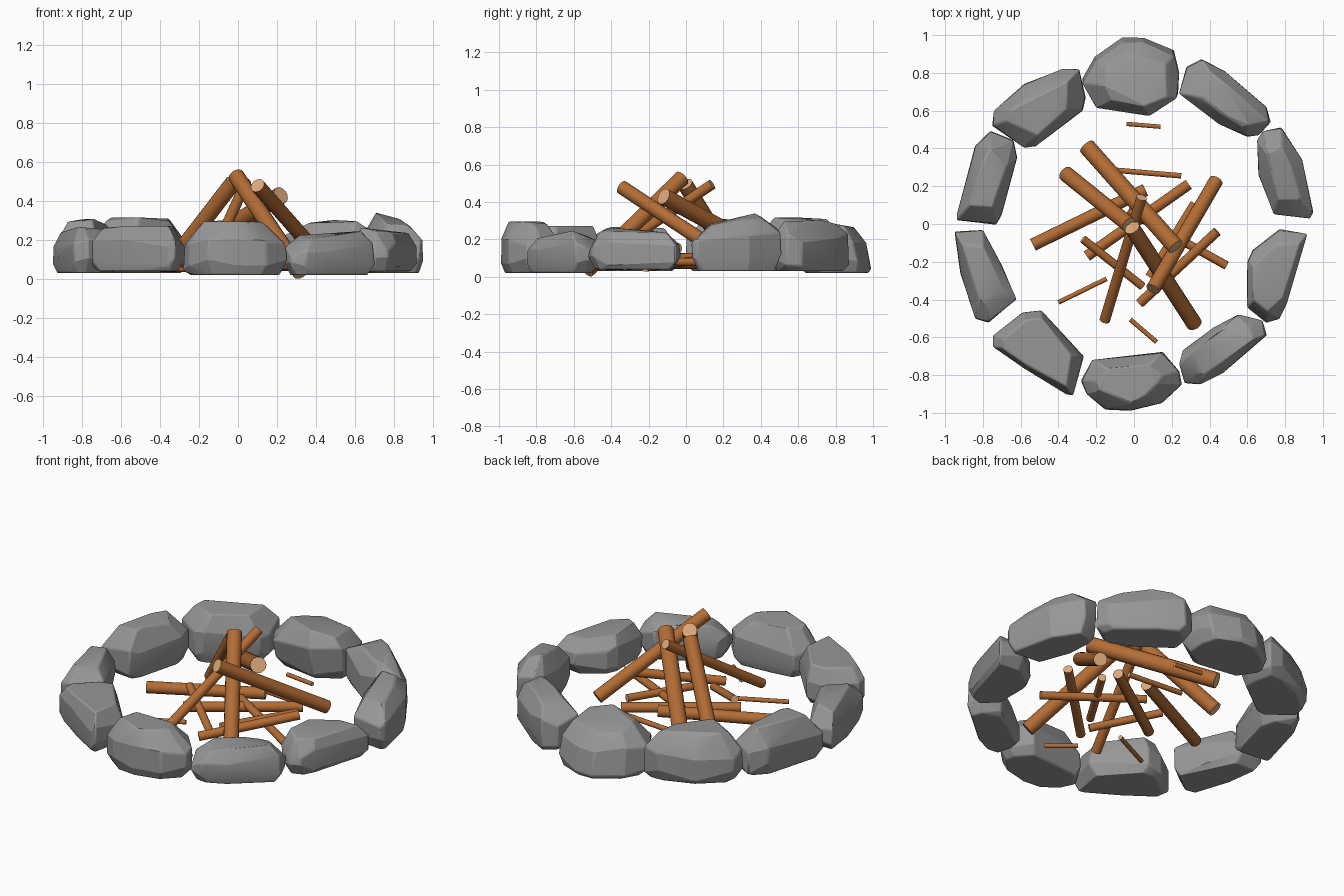
import bpy, bmesh, math, random
from mathutils import Vector

if "Cube" in bpy.data.objects:
    bpy.data.objects.remove(bpy.data.objects["Cube"])

random.seed(11)


def material(name, rgb):
    m = bpy.data.materials.new(name)
    m.diffuse_color = (*rgb, 1)
    m.use_nodes = True
    m.node_tree.nodes["Principled BSDF"].inputs["Base Color"].default_value = m.diffuse_color
    return m


STONE = material("grey stone", (0.31, 0.31, 0.31))
BARK = material("brown bark", (0.45, 0.15, 0.035))
CUT = material("pale cut wood", (0.72, 0.40, 0.20))


def finish(bm, name, mats, angle):
    me = bpy.data.meshes.new(name)
    bm.to_mesh(me)
    bm.free()
    for m in mats:
        me.materials.append(m)
    ob = bpy.data.objects.new(name, me)
    bpy.context.collection.objects.link(ob)
    bpy.ops.object.select_all(action='DESELECT')
    ob.select_set(True)
    bpy.context.view_layer.objects.active = ob
    bpy.ops.object.shade_smooth_by_angle(angle=math.radians(angle))
    return ob


# Stone: convex hull of a plan outline stacked in uneven layers;
# top = size of the top face, slope = tilt of the top, lean = shift of the top
def stone(name, z0, z1, outline, top=0.66, slope=(0, 0), lean=(0, 0)):
    cx = sum(p[0] for p in outline) / len(outline)
    cy = sum(p[1] for p in outline) / len(outline)
    bm = bmesh.new()
    for t, s in ((0, 0.87), (0.2, 1.02), (0.62, 1.01), (1, top)):
        for x, y in outline:
            k = s + random.uniform(-0.04, 0.0)
            if t == 1:
                k = s + random.uniform(-0.12, 0.10)
            dx, dy = (x - cx) * k, (y - cy) * k
            z = z0 + (z1 - z0) * t + (slope[0] * dx + slope[1] * dy) * t
            if t > 0:
                z += random.uniform(-0.035, 0.0 if t == 1 else 0.03)
            bm.verts.new((cx + dx + lean[0] * t, cy + dy + lean[1] * t, z))
    r = bmesh.ops.convex_hull(bm, input=bm.verts[:])
    junk = {v for v in r["geom_interior"] + r["geom_unused"]
            if isinstance(v, bmesh.types.BMVert)}
    bmesh.ops.delete(bm, geom=list(junk), context='VERTS')
    bmesh.ops.dissolve_limit(bm, angle_limit=math.radians(7),
                             verts=bm.verts[:], edges=bm.edges[:])
    ob = finish(bm, name, [STONE], 20)
    bev = ob.modifiers.new("worn edges", 'BEVEL')
    bev.width = 0.008
    bev.segments = 2
    bev.limit_method = 'ANGLE'
    bev.angle_limit = math.radians(30)


# Ring of ten stones, clockwise from the back
stone("stone_back", 0.02, 0.30,
      [(-.06, 1.0), (.05, 1.0), (.21, .93), (.24, .83), (.23, .70), (.08, .61),
       (-.20, .65), (-.28, .78), (-.21, .90)], 0.7, (0, -.1), (0, -.06))
stone("stone_back_right", 0.03, 0.31,
      [(.28, .83), (.36, .87), (.48, .81), (.70, .62), (.72, .54), (.66, .47),
       (.60, .46), (.45, .53), (.24, .69)], 0.62)
stone("stone_right_back", 0.03, 0.32,
      [(.65, .44), (.68, .49), (.78, .51), (.89, .34), (.95, .06), (.93, .03),
       (.74, .05), (.66, .26)], 0.55, (-.15, .1))
stone("stone_right_front", 0.04, 0.27,
      [(.92, -.05), (.77, -.03), (.63, -.14), (.60, -.20), (.60, -.44),
       (.70, -.52), (.77, -.50), (.81, -.42)], 0.72)
stone("stone_front_right", 0.02, 0.235,
      [(.68, -.51), (.55, -.48), (.42, -.55), (.26, -.67), (.24, -.74),
       (.27, -.84), (.35, -.85), (.47, -.79), (.70, -.59)], 0.68, (.06, .06))
stone("stone_front", 0.02, 0.30,
      [(.15, -.68), (-.08, -.70), (-.22, -.72), (-.28, -.83), (-.25, -.90),
       (-.15, -.98), (-.02, -.99), (.15, -.95), (.25, -.85), (.24, -.78)], 0.62)
stone("stone_front_left", 0.04, 0.28,
      [(-.49, -.46), (-.59, -.47), (-.75, -.59), (-.75, -.65), (-.58, -.77),
       (-.36, -.90), (-.32, -.91), (-.27, -.70), (-.35, -.63)], 0.75)
stone("stone_left_front", 0.03, 0.27,
      [(-.80, -.03), (-.95, -.04), (-.92, -.26), (-.84, -.50), (-.77, -.52),
       (-.62, -.40), (-.70, -.22)], 0.64)
stone("stone_left_back", 0.03, 0.31,
      [(-.76, .49), (-.84, .41), (-.94, .05), (-.94, .02), (-.73, .0),
       (-.70, .05), (-.62, .35), (-.64, .44)], 0.58)
stone("stone_back_left", 0.03, 0.32,
      [(-.29, .82), (-.38, .82), (-.58, .74), (-.74, .60), (-.75, .52),
       (-.58, .40), (-.52, .41), (-.27, .60), (-.26, .67)], 0.64)


# Log: cylinder between two points, with pale cut ends
def log(name, a, b, r, sides=16):
    a, b = Vector(a), Vector(b)
    bm = bmesh.new()
    bmesh.ops.create_cone(bm, cap_ends=True, segments=sides, radius1=r,
                          radius2=r, depth=(b - a).length)
    for f in bm.faces:
        f.material_index = 1 if abs(f.normal.z) > 0.9 else 0
    rot = (b - a).to_track_quat('Z', 'Y').to_matrix()
    for v in bm.verts:
        v.co = rot @ v.co + (a + b) / 2
    finish(bm, name, [BARK, CUT], 40)


# Leaning logs (low end, high end)
log("leaning_log_back", (-.25, .41, .14), (.22, -.12, .43), .045)
log("leaning_log_left", (-.36, .265, .06), (-.025, -.005, .495), .042)
log("leaning_log_front", (.32, -.53, .034), (-.01, -.02, .53), .042)
log("leaning_log_right", (.435, .23, .10), (.10, -.345, .48), .038)
log("leaning_log_thin", (-.155, -.51, .06), (.04, .14, .495), .028)

# Logs lying underneath
log("lying_log_left", (-.535, -.11, .09), (.06, .18, .10), .034)
log("lying_log_middle", (-.25, -.17, .07), (.29, .21, .07), .029)
log("lying_log_front", (.03, -.42, .06), (.44, -.04, .155), .026)
log("lying_log_right", (.49, -.22, .05), (-.03, .07, .09), .023)
log("lying_log_small", (-.27, -.08, .16), (.045, -.33, .055), .022)
log("lying_log_inner", (.32, .11, .08), (.08, -.28, .08), .022)

# Loose twigs
log("twig_left", (-.40, -.415, .05), (-.145, -.29, .05), .013, 10)
log("twig_front", (-.02, -.505, .045), (.12, -.625, .045), .013, 10)
log("twig_back", (-.10, .285, .06), (.25, .255, .06), .015, 10)
log("twig_far_back", (-.04, .53, .055), (.14, .515, .05), .012, 10)
